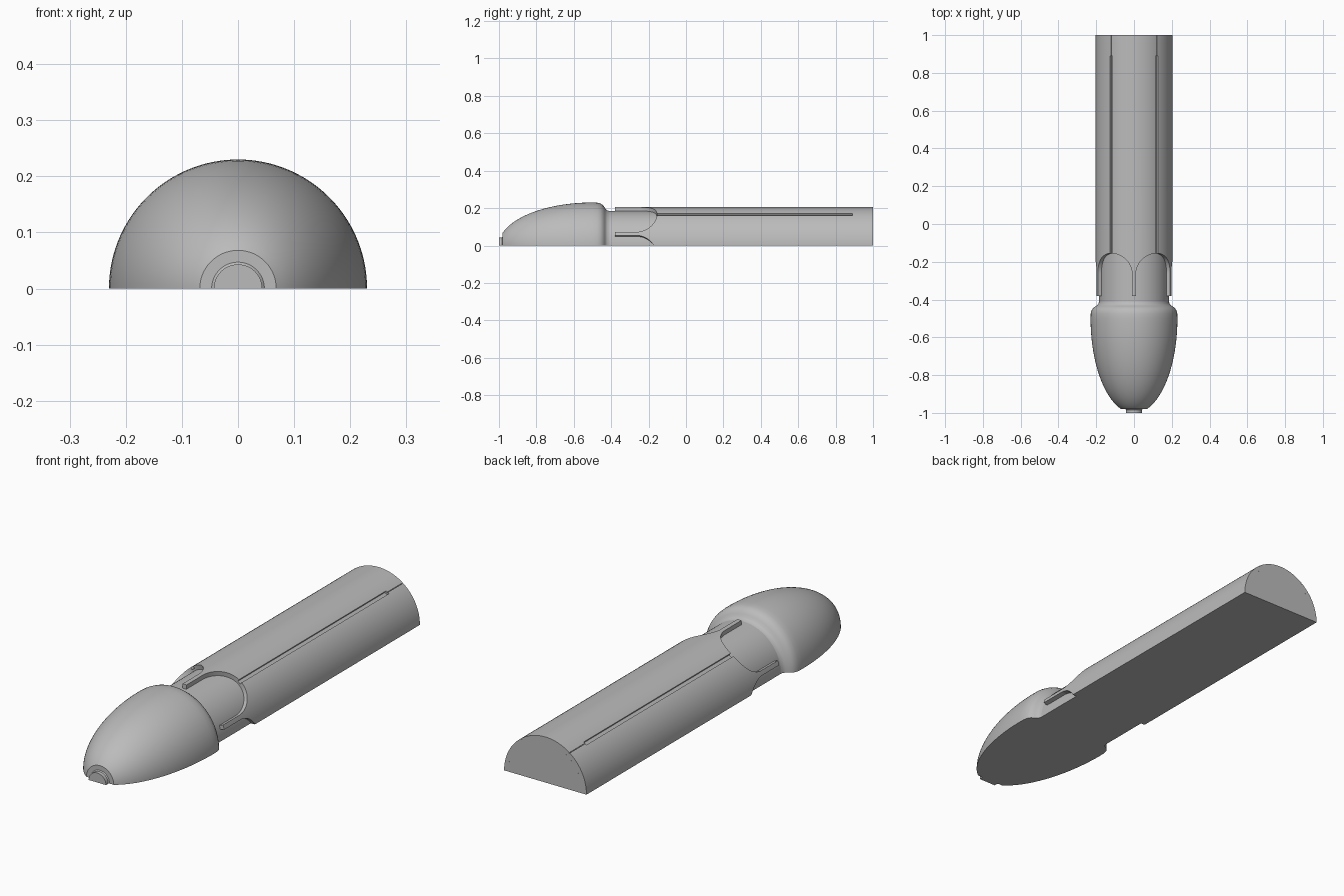
import bpy, bmesh, math

cube = bpy.data.objects.get("Cube")
if cube:
    bpy.data.objects.remove(cube, do_unlink=True)

grey = bpy.data.materials.new("plain grey")
grey.use_nodes = True
grey.diffuse_color = (0.5, 0.5, 0.5, 1)
grey.node_tree.nodes["Principled BSDF"].inputs["Base Color"].default_value = (0.5, 0.5, 0.5, 1)


def loft(name, angles, section):
    """Sweep section(angle) -> [(radius, y), ...] around the y axis and cap both ends."""
    bm = bmesh.new()
    rings = []
    for a in angles:
        c, s = math.cos(math.radians(a)), math.sin(math.radians(a))
        rings.append([bm.verts.new((r * c, y, r * s)) for r, y in section(a)])
    n = len(rings[0])
    for p, q in zip(rings, rings[1:]):
        for i in range(n):
            j = (i + 1) % n
            bm.faces.new((p[i], p[j], q[j], q[i]))
    bm.faces.new(rings[0])
    bm.faces.new(rings[-1])
    bmesh.ops.remove_doubles(bm, verts=bm.verts, dist=1e-5)
    bmesh.ops.recalc_face_normals(bm, faces=bm.faces)
    mesh = bpy.data.meshes.new(name)
    bm.to_mesh(mesh)
    bm.free()
    mesh.materials.append(grey)
    obj = bpy.data.objects.new(name, mesh)
    bpy.context.collection.objects.link(obj)
    bpy.ops.object.select_all(action="DESELECT")
    obj.select_set(True)
    bpy.context.view_layer.objects.active = obj
    bpy.ops.object.shade_smooth_by_angle(angle=math.radians(30))
    return obj


half_turn = [3 * i for i in range(61)]

# Domed head: stepped nozzle, elliptical dome, rounded shoulder into the neck
TIP, WIDEST, HEAD_R, DOME_LEN = -0.98, -0.5, 0.23, 0.5025
head_profile = [(0, -1), (0.043, -1), (0.043, -0.984), (0.047, TIP), (0.06, TIP)]
start = math.asin((WIDEST - TIP) / DOME_LEN)
for i in range(25):
    t = start * (1 - i / 24)
    head_profile.append((HEAD_R * math.cos(t), WIDEST - DOME_LEN * math.sin(t)))
head_profile += [(0.229, -0.475), (0.225, -0.458), (0.217, -0.445), (0.205, -0.436),
                 (0.195, -0.43), (0.188, -0.422), (0.185, -0.41), (0, -0.41)]
loft("domed_head", half_turn, lambda a: head_profile)

# Inner core showing through the arched windows
CORE_R, BODY_R = 0.185, 0.205
core_profile = [(0, -0.41), (CORE_R, -0.41), (CORE_R, 1), (0, 1)]
loft("inner_core", half_turn, lambda a: core_profile)

# Outer sleeve: five-fold arched windows, thin fingers, and a long slot above each arch
WINDOW, SLOT, LINE, EPS = 33.2, 2.3, 0.35, 0.01


def from_window_centre(a):
    return abs((a - 54 + 36) % 72 - 36)


def sleeve_section(a):
    d = from_window_centre(a)
    front = -0.38
    if d < WINDOW:
        front = -0.265 + 0.11 * math.sqrt(1 - (d / WINDOW) ** 2)
    slot_r = 0.194 if d < SLOT else BODY_R
    line_r = 0.2 if d < LINE else BODY_R
    return [(CORE_R, front), (slot_r, front), (slot_r, 0.89),
            (line_r, 0.89), (line_r, 1), (CORE_R, 1)]


sleeve_angles = {1.5 * i for i in range(121)}
for centre in (-18, 54, 126, 198):
    for edge in (WINDOW, SLOT, LINE):
        for side in (-1, 1):
            sleeve_angles |= {centre + side * (edge - EPS), centre + side * (edge + EPS)}
    for d in (32, 32.7, 33):
        sleeve_angles |= {centre - d, centre + d}
sleeve_angles = sorted(a for a in sleeve_angles if 0 <= a <= 180)
loft("outer_sleeve", sleeve_angles, sleeve_section)
